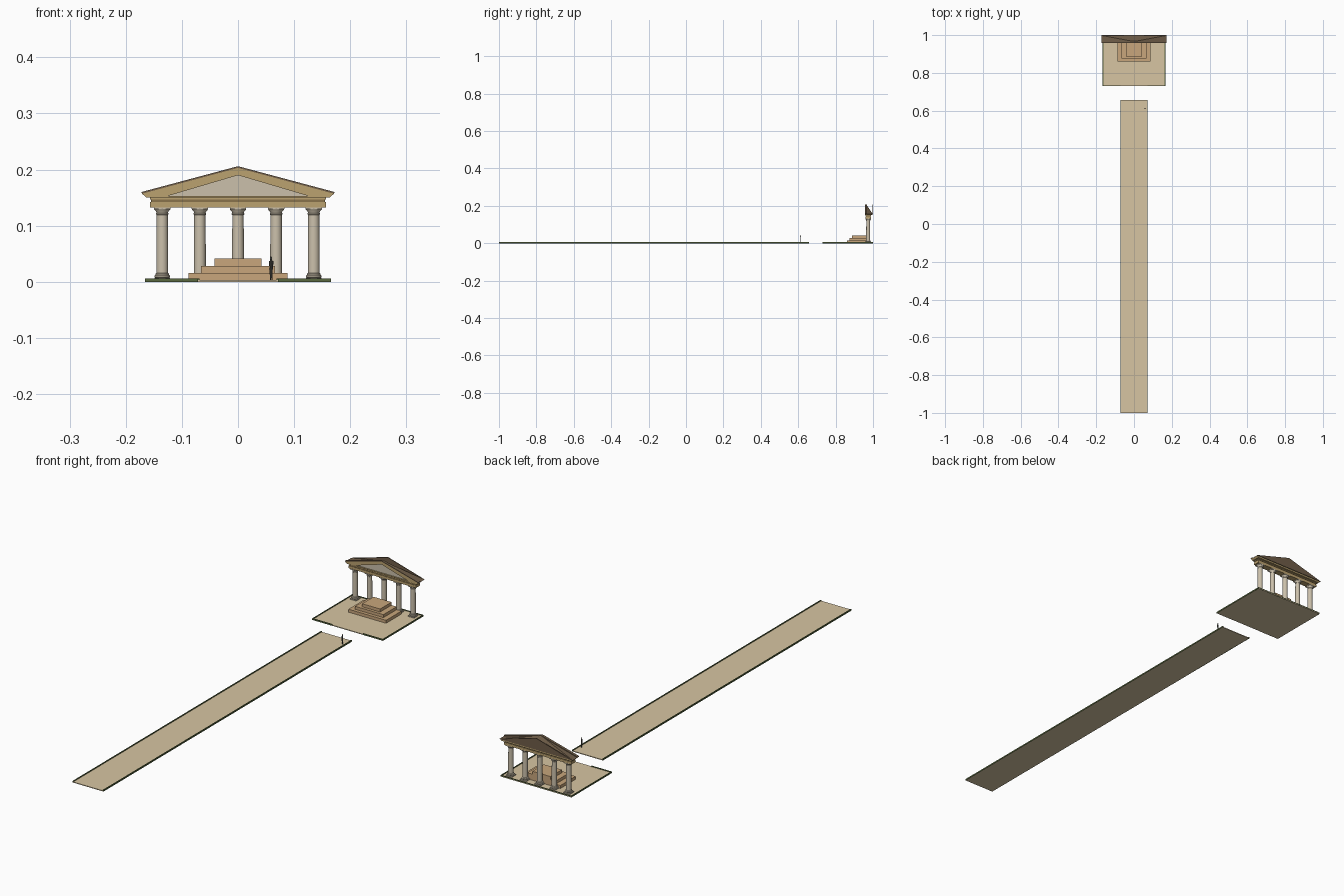
import bpy, bmesh, math
from mathutils import Vector

if "Cube" in bpy.data.objects:
    bpy.data.objects.remove(bpy.data.objects["Cube"])


def mat(name, r, g, b):
    m = bpy.data.materials.new(name)
    m.diffuse_color = (r, g, b, 1)
    m.use_nodes = True
    m.node_tree.nodes["Principled BSDF"].inputs["Base Color"].default_value = m.diffuse_color
    return m


SAND = mat("sand", .68, .56, .36)
GREEN = mat("hedge_green", .10, .14, .05)
STEP = mat("step_stone", .58, .38, .20)
STONE = mat("column_stone", .60, .53, .41)
TAN = mat("tan_stone", .50, .36, .16)
BAND = mat("dark_band", .25, .17, .07)
ROOF = mat("roof_brown", .16, .11, .065)
DARK = mat("figure_dark", .09, .09, .08)


def finish(bm, name, m):
    bmesh.ops.recalc_face_normals(bm, faces=bm.faces)
    me = bpy.data.meshes.new(name)
    bm.to_mesh(me)
    bm.free()
    me.materials.append(m)
    ob = bpy.data.objects.new(name, me)
    bpy.context.collection.objects.link(ob)
    return ob


def box(name, x0, x1, y0, y1, z0, z1, m):
    bm = bmesh.new()
    bmesh.ops.create_cube(bm, size=1)
    for v in bm.verts:
        v.co = Vector(((x0 + x1) / 2 + v.co.x * (x1 - x0),
                       (y0 + y1) / 2 + v.co.y * (y1 - y0),
                       (z0 + z1) / 2 + v.co.z * (z1 - z0)))
    return finish(bm, name, m)


def prism(name, pts, y0, y1, m, mirror=False):
    """Extrude an x-z outline along y."""
    bm = bmesh.new()
    f = bm.faces.new([bm.verts.new((x, y0, z)) for x, z in pts])
    ext = bmesh.ops.extrude_face_region(bm, geom=[f])
    for v in ext["geom"]:
        if isinstance(v, bmesh.types.BMVert):
            v.co.y = y1
    ob = finish(bm, name, m)
    if mirror:
        ob.modifiers.new("mirror", "MIRROR").use_clip = True
    return ob


def lathe(name, profile, x, y, m, n=24):
    """Revolve an (r, z) profile about a vertical axis."""
    bm = bmesh.new()
    rings = [[bm.verts.new((x + r * math.cos(2 * math.pi * i / n),
                            y + r * math.sin(2 * math.pi * i / n), z))
              for i in range(n)] for r, z in profile]
    for a, b in zip(rings, rings[1:]):
        for i in range(n):
            j = (i + 1) % n
            bm.faces.new((a[i], a[j], b[j], b[i]))
    bm.faces.new(rings[0])
    bm.faces.new(rings[-1])
    ob = finish(bm, name, m)
    bpy.context.view_layer.objects.active = ob
    ob.select_set(True)
    bpy.ops.object.shade_smooth_by_angle(angle=math.radians(35))
    ob.select_set(False)
    return ob


# path and plaza
PW, PX, G = .0715, .165, .003
box("path", -PW, PW, -1, .657, 0, G, SAND)
box("plaza", -PX, PX, .73, 1, 0, G, SAND)

# low green edging, open at the entrance
H, T = .006, .003
for s in (-1, 1):
    def edge(name, a, b, y0, y1):
        box(name, min(s * a, s * b), max(s * a, s * b), y0, y1, 0, H, GREEN)
    edge("path_edging", PW - T, PW + .001, -1, .657)
    edge("plaza_side_edging", PX - T, PX + .0005, .73, 1)
    edge("plaza_front_edging", PW, PX, .7295, .73 + T)
box("plaza_back_edging", -PX, PX, 1 - T, 1, 0, H, GREEN)

# three stacked steps
for i, (w, y) in enumerate(((.088, .861), (.066, .875), (.042, .887))):
    box("step", -w, w, y, .963, G + .0127 * i, G + .0127 * (i + 1), STEP)

# five columns
CY = .974
PROFILE = [(.0125, .007), (.0138, .0085), (.0138, .011), (.0120, .0125),
           (.0125, .0145), (.0106, .016), (.0106, .06), (.0100, .119),
           (.0112, .120), (.0112, .122), (.0104, .123), (.0108, .125),
           (.0138, .128), (.0148, .1305)]
for x in (-.135, -.068, 0, .068, .135):
    lathe("column", PROFILE, x, CY, STONE)
    box("column_plinth", x - .014, x + .014, CY - .014, CY + .014, G, .007, STONE)
    box("column_abacus", x - .0145, x + .0145, CY - .0145, CY + .0145, .1295, .1325, STONE)

# entablature
box("architrave", -.157, .157, .961, .988, .132, .1425, TAN)
box("frieze_band", -.155, .155, .963, .986, .1425, .147, BAND)
box("frieze_cap", -.157, .157, .961, .988, .147, .151, TAN)

# pediment frame with recessed panel
prism("pediment_frame", [(0, .203), (.171, .157), (.163, .150), (0, .150),
                         (0, .153), (.125, .153), (0, .190)],
      .958, .968, TAN, mirror=True)
prism("pediment_panel", [(-.14, .152), (.14, .152), (0, .194)], .963, .967, STONE)
prism("cornice", [(-.163, .150), (.163, .150), (.170, .157), (-.170, .157)],
      .967, .997, TAN)

# roof: raking strip, sloping body and thin back gable
prism("roof_rake", [(0, .206), (.172, .160), (.171, .157), (0, .203)],
      .957, .968, ROOF, mirror=True)
bm = bmesh.new()
v = [bm.verts.new(c) for c in ((-.171, .966, .157), (.171, .966, .157), (0, .966, .204),
                               (-.171, .998, .157), (.171, .998, .157))]
for f in ((0, 1, 2), (0, 2, 3), (1, 4, 2), (3, 2, 4), (0, 3, 4, 1)):
    bm.faces.new([v[i] for i in f])
finish(bm, "roof_body", ROOF)
prism("back_gable", [(-.171, .157), (.171, .157), (0, .206)], .997, 1, ROOF)

# standing figure for scale
FX, FY = .059, .611
for s in (-1, 1):
    lathe("figure_leg", [(.0010, G), (.0011, .012), (.0014, .024)], FX + s * .0013, FY, DARK, 8)
    lathe("figure_arm", [(.0006, .022), (.0008, .037)], FX + s * .0031, FY, DARK, 8)
lathe("figure_torso", [(.0022, .023), (.0021, .029), (.0029, .037), (.0010, .0388)], FX, FY, DARK, 10)
lathe("figure_head", [(.0008, .0385), (.0019, .0405), (.0020, .043), (.0008, .0450)], FX, FY, DARK, 10)
